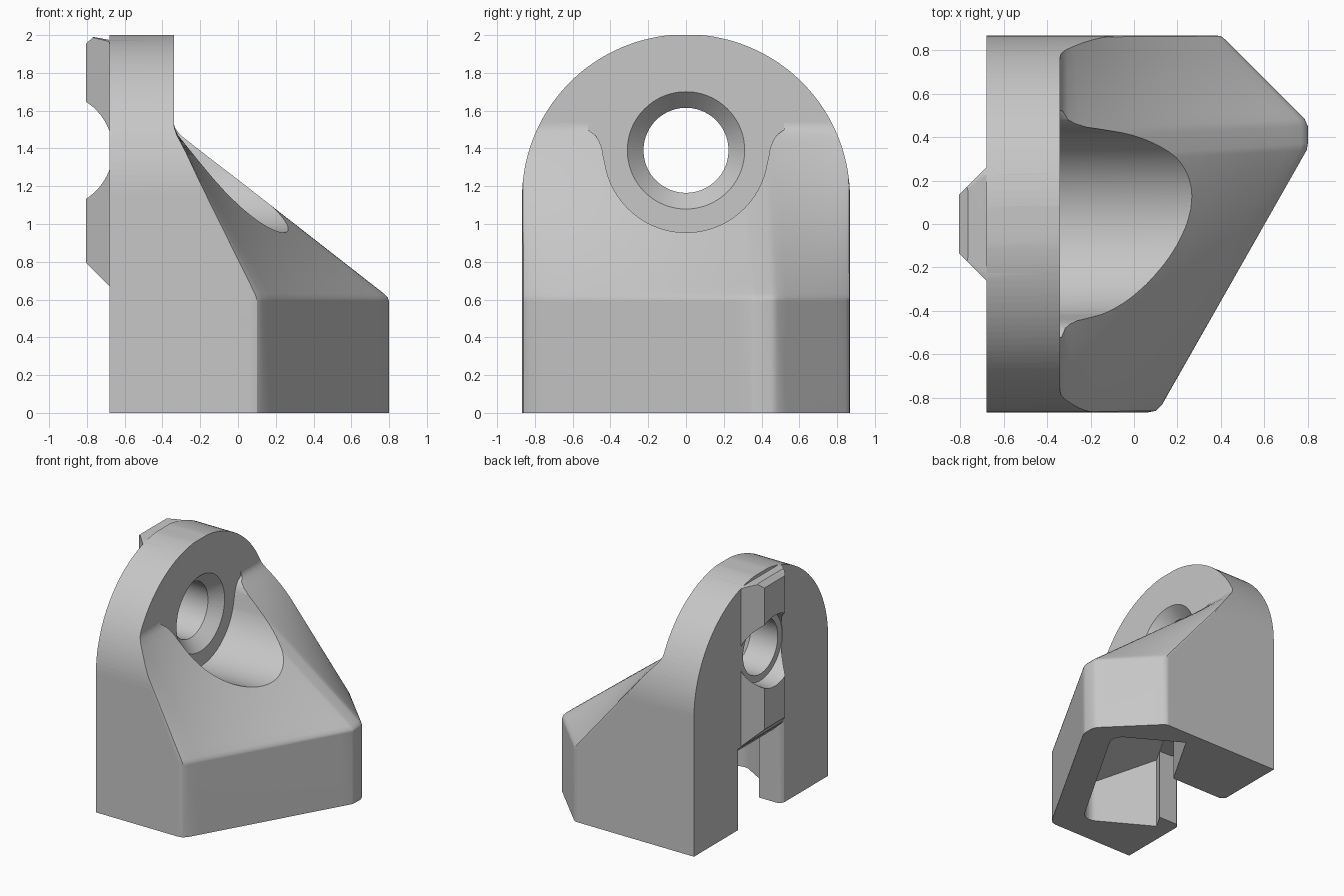
import bpy, bmesh, math
from mathutils import Vector

old = bpy.data.objects.get("Cube")
if old:
    bpy.data.objects.remove(old, do_unlink=True)

HOLE_Z = 1.39

grey = bpy.data.materials.new("plain grey")
grey.use_nodes = True
grey.diffuse_color = (0.57, 0.57, 0.57, 1)
grey.node_tree.nodes["Principled BSDF"].inputs["Base Color"].default_value = (0.57, 0.57, 0.57, 1)


def finish(bm, name):
    bmesh.ops.remove_doubles(bm, verts=bm.verts, dist=1e-5)
    bmesh.ops.triangulate(bm, faces=bm.faces)
    bmesh.ops.recalc_face_normals(bm, faces=bm.faces)
    mesh = bpy.data.meshes.new(name)
    bm.to_mesh(mesh)
    bm.free()
    mesh.materials.append(grey)
    ob = bpy.data.objects.new(name, mesh)
    bpy.context.collection.objects.link(ob)
    return ob


def loft(rings, name):
    """Closed solid through rings of equal point count."""
    bm = bmesh.new()
    rows = [[bm.verts.new(p) for p in ring] for ring in rings]
    n = len(rows[0])
    for a, b in zip(rows, rows[1:]):
        for i in range(n):
            j = (i + 1) % n
            bm.faces.new((a[i], a[j], b[j], b[i]))
    bm.faces.new(rows[0])
    bm.faces.new(rows[-1])
    return finish(bm, name)


def along_x(profile, x0, x1, name):
    return loft([[(x, y, z) for y, z in profile] for x in (x0, x1)], name)


def from_below(plan, name):
    """Cutter rising from under the base to the given (x, y, z) points."""
    return loft([[(x, y, -0.5) for x, y, z in plan], plan], name)


def turned(steps, name, n=96):
    """Round cutter on the hole axis from (x, radius) steps."""
    ring = [math.tau * i / n for i in range(n)]
    return loft([[(x, r * math.cos(a), HOLE_Z + r * math.sin(a)) for a in ring]
                 for x, r in steps], name)


def combine(target, other, operation):
    mod = target.modifiers.new("combine", 'BOOLEAN')
    mod.operation = operation
    mod.solver = 'EXACT'
    mod.object = other
    bpy.context.view_layer.objects.active = target
    bpy.ops.object.modifier_apply(modifier=mod.name)
    bpy.data.objects.remove(other, do_unlink=True)


# Body: five-sided base, ruled slope up to the upright plate
BACK, FRONT, SHOULDER, CREASE, TOP = -0.68, -0.34, 0.61, 1.5, 2.0
corner_a = [(0.05, -0.87, -0.87), (0.1, -0.86, -0.865), (0.13, -0.83, -0.835)]
corner_b = [(0.795, 0.34, 0.28), (0.8, 0.37, 0.30), (0.8, 0.45, 0.40), (0.785, 0.485, 0.43)]
corner_c = [(0.425, 0.845, 0.845), (0.40, 0.865, 0.86), (0.36, 0.87, 0.87)]


def between(p, q, n):
    return [tuple(Vector(p).lerp(Vector(q), i / n)) for i in range(1, n)]


outline = ([(BACK, -0.87, -0.87)] + corner_a + between(corner_a[-1], corner_b[0], 14)
           + corner_b + between(corner_b[-1], corner_c[0], 8) + corner_c
           + [(BACK, 0.87, 0.87)])
last = len(outline) - 1


def slope_row(t, z):
    row = []
    for i, (x, y, top_y) in enumerate(outline):
        edge = i in (0, last)
        row.append((x if edge else x + (FRONT - x) * t, y + (top_y - y) * t, z))
    return row


# Small roundings where the slope meets the base and the plate
rows = [slope_row(0, 0), slope_row(0, SHOULDER - 0.02), slope_row(0.006, SHOULDER)]
rows += [slope_row(t, SHOULDER + (CREASE - SHOULDER) * t)
         for t in [0.025] + [k / 12 for k in range(1, 12)] + [0.965]]
rows += [slope_row(0.985, CREASE - 0.005), slope_row(0.996, CREASE + 0.015),
         slope_row(1, CREASE + 0.04), slope_row(1, TOP)]
rows.append([(BACK, p[2], TOP) for p in outline])
bm = bmesh.new()
grid = [[bm.verts.new(p) for p in row] for row in rows]
for a, b in zip(grid, grid[1:]):
    for i in range(last):
        bm.faces.new((a[i], a[i + 1], b[i + 1], b[i]))
bm.faces.new(grid[0])
bm.faces.new([r[0] for r in grid[:-1]] + grid[-1][2:-2] + [r[last] for r in reversed(grid[:-1])])
body = finish(bm, "mounting_bracket")

# Raised locating key on the back, with sloped ends
key_plan = [(-0.6, 0.34, 1.96), (-0.765, 0.175, 1.99), (-0.805, 0.135, 1.955)]
key_plan += [(x, -y, top) for x, y, top in reversed(key_plan)]
key_low = [(x, y, -0.01 - x) for x, y, top in key_plan]
combine(body, loft([key_low, key_plan], "back_key"), 'UNION')

# Round the top into an arch
arc = [math.pi * i / 72 for i in range(73)]
arch = [(0.868, -0.5)] + [(0.868 * math.cos(a), 1.14 + 0.864 * math.sin(a)) for a in arc] + [(-0.868, -0.5)]
combine(body, along_x(arch, -1, 1, "arch_limit"), 'INTERSECT')

# Clearance pocket in front of the hole, flared at its upper lip
flare = [(0.438, 1.36), (0.445, 1.40), (0.46, 1.44), (0.48, 1.47), (0.52, 1.5), (0.52, 2.2)]
pocket = flare[::-1]
pocket += [(0.435 * math.cos(a), HOLE_Z - 0.435 * math.sin(a)) for a in arc[6:-6]]
pocket += [(-y, z) for y, z in flare]
combine(body, along_x(pocket, FRONT + 0.0005, 1, "pocket_cutter"), 'DIFFERENCE')

# Through hole, countersunk in front, with the key cut clear behind
combine(body, turned([(-1, 0.29), (-0.8, 0.29), (-0.675, 0.278), (-0.674, 0.225),
                      (-0.43, 0.225), (-0.335, 0.315), (-0.3, 0.315)], "hole_cutter"), 'DIFFERENCE')

# Hollow under the base: a box turned to follow the long front wall
start = Vector((-0.55, -0.385))
along = Vector((0.5, math.sqrt(0.75)))
across = Vector((math.sqrt(0.75), -0.5))
LENGTH, DEPTH, R = 1.31, 0.58, 0.1
turn = [math.radians(a) for a in range(0, 91, 15)]
box = [(0, 0), (LENGTH, 0)]
box += [(LENGTH - R + R * math.cos(a), DEPTH - R + R * math.sin(a)) for a in turn]
box += [(R - R * math.sin(a), DEPTH - R + R * math.cos(a)) for a in turn]
hollow = []
for u, v in box:
    p = start + along * u + across * v
    hollow.append((p.x, p.y, 0.59 - 0.5 * v))
combine(body, from_below(hollow, "hollow_cutter"), 'DIFFERENCE')

# Slot through the back wall into the hollow, with an eased mouth
mouth = [(-0.72, 0.31, 0.7), (-0.685, 0.305, 0.67), (-0.665, 0.275, 0.65),
         (-0.645, 0.262, 0.63), (-0.605, 0.262, 0.59)]
slot = mouth + [(-0.16, 0.262, 0.585), (-0.463, -0.262, 0.585)]
slot += [(x, -y, z) for x, y, z in reversed(mouth)]
combine(body, from_below(slot, "slot_cutter"), 'DIFFERENCE')

# Smooth the rounded areas, keep the corners crisp
bpy.ops.object.select_all(action='DESELECT')
body.select_set(True)
bpy.context.view_layer.objects.active = body
bpy.ops.object.shade_smooth_by_angle(angle=math.radians(32))
body.modifiers.new("even_shading", 'WEIGHTED_NORMAL').keep_sharp = True
